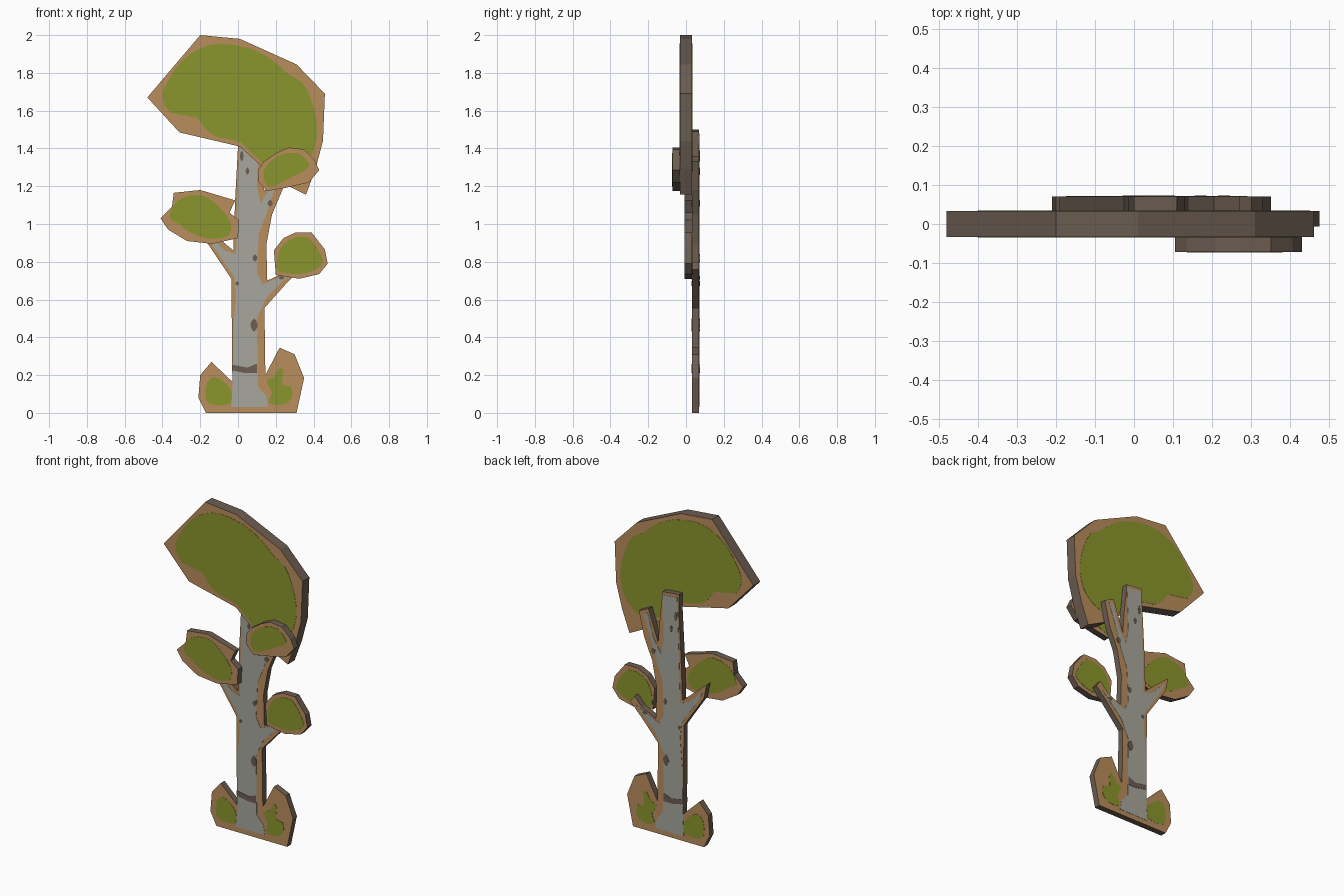
import bpy
import bmesh

# Remove the default cube only
default_cube = bpy.data.objects.get("Cube")
if default_cube:
    bpy.data.objects.remove(default_cube, do_unlink=True)

UNIT = 0.01      # outlines are written in hundredths
PAINT = 0.0015   # how far a painted layer stands off its card


def make_material(name, colour):
    material = bpy.data.materials.new(name)
    material.use_nodes = True
    material.diffuse_color = (*colour, 1)
    shader = next(n for n in material.node_tree.nodes if n.type == "BSDF_PRINCIPLED")
    shader.inputs["Base Color"].default_value = (*colour, 1)
    shader.inputs["Roughness"].default_value = 0.9
    return material


tan = make_material("tan_card", (0.49, 0.27, 0.11))
brown = make_material("dark_brown", (0.15, 0.11, 0.084))
green = make_material("leaf_green", (0.255, 0.305, 0.026))
grey = make_material("bark_grey", (0.39, 0.39, 0.34))


def rounded(points):
    """Add a curved in-between point on every side of a closed outline."""
    result = []
    count = len(points)
    for i in range(count):
        before, start, end, after = (points[(i + k) % count] for k in (-1, 0, 1, 2))
        result.append(start)
        result.append(tuple((9 * (s + e) - b - a) / 16
                            for b, s, e, a in zip(before, start, end, after)))
    return result


def add_prism(bm, outline, front, back):
    verts = [bm.verts.new((x * UNIT, front, z * UNIT)) for x, z in outline]
    face = bm.faces.new(verts)
    extruded = bmesh.ops.extrude_face_region(bm, geom=[face], use_keep_orig=True)
    moved = [g for g in extruded["geom"] if isinstance(g, bmesh.types.BMVert)]
    bmesh.ops.translate(bm, verts=moved, vec=(0, back - front, 0))


def finish(name, bm, materials):
    bmesh.ops.recalc_face_normals(bm, faces=bm.faces)
    for face in bm.faces:
        # Cut edges take the last material, broad faces the first
        face.material_index = 0 if abs(face.normal.y) > 0.5 else len(materials) - 1
    mesh = bpy.data.meshes.new(name)
    bm.to_mesh(mesh)
    bm.free()
    for material in materials:
        mesh.materials.append(material)
    obj = bpy.data.objects.new(name, mesh)
    bpy.context.collection.objects.link(obj)
    return obj


def make_card(name, outline, front, back):
    bm = bmesh.new()
    add_prism(bm, outline, front, back)
    return finish(name, bm, [tan, brown])


def make_paint(name, outlines, front, back, material, layer=1):
    """Thin painted plates on both faces of a card."""
    bm = bmesh.new()
    rise = PAINT * layer
    for outline in outlines:
        add_prism(bm, outline, front - rise, front + PAINT)
        add_prism(bm, outline, back - PAINT, back + rise)
    return finish(name, bm, [material])


# Depth ranges of the stacked cards
TRUNK = (0.033, 0.07)
CROWN = (-0.033, 0.033)
SIDE = (-0.007, 0.033)
TOP = (-0.072, -0.033)

# Trunk card with base bushes and branches
trunk = [
    (-17, 0), (-21, 8), (-20, 20), (-14, 27), (-3, 16.5), (-3.5, 71),
    (-17, 91), (-19, 100), (-2.5, 86), (-1.5, 113), (0, 141), (0, 150),
    (11, 149), (13, 130), (14, 117), (20.5, 136), (27, 133), (23.5, 118),
    (18, 105), (15, 89), (15.5, 70), (25, 74.5), (30, 80), (33, 76),
    (26, 69), (14, 55.5), (14.5, 20), (22, 34.5), (30, 31), (35, 18.5), (31, 0),
]
make_card("trunk", trunk, *TRUNK)

# Pale bark painted along trunk and branches
bark = [
    (-3.5, 3), (16, 3), (15, 9), (10.5, 14), (10, 50), (15, 61), (29, 75),
    (25, 73), (13, 68), (10, 74), (11, 95), (15, 105), (19, 118), (24, 133),
    (21, 133), (17, 119), (12, 111), (10, 120), (11, 147), (1, 148),
    (0, 120), (-1, 84), (-7, 86), (-17, 96), (-13, 88), (-2, 72),
    (-1, 63), (-2.5, 45), (-3, 13),
]
make_paint("bark_paint", [bark], *TRUNK, grey)

# Dark bark marks: centre, half width, half height
marks = [(8.5, 46.5, 2, 3.5), (9, 82, 1.3, 2), (-0.5, 68.5, 1, 1.2), (17, 111, 1.5, 1.8),
         (2, 136, 1, 3), (23, 71.5, 1.5, 1), (5, 128, 1, 2)]
mark_outlines = [rounded([(x - w, z), (x, z + h), (x + w, z), (x, z - h)])
                 for x, z, w, h in marks]
band = [(-3, 22.5), (4, 21), (10, 21), (10, 26), (5, 24), (-3, 25.5)]
make_paint("bark_marks", mark_outlines + [band], *TRUNK, brown, layer=2)

# Bushes painted on the base
bush_left = [(-17, 7), (-16.5, 16), (-12, 19), (-6, 15), (-3.5, 11), (-4, 5), (-12, 4)]
bush_right = [(15, 17), (19, 19), (22, 24), (24, 22), (23.5, 15), (28, 14),
              (28.5, 8), (24, 4.5), (18, 4.5), (16.5, 7), (18, 11)]
make_paint("bush_paint", [rounded(bush_left), rounded(bush_right)], *TRUNK, green)

# Crown card and its foliage
crown = [
    (-48, 167), (-20, 200), (1, 198), (31, 184.5), (46, 169), (45, 144),
    (41, 129), (36, 115.5), (25, 121), (12, 131), (1, 141), (-31, 148.5),
]
crown_leaves = [
    (-40, 168), (-37, 176), (-30, 186), (-20, 193), (-9, 195.5), (6, 193),
    (18, 187), (27, 179), (34, 175), (39, 165), (42, 152), (41, 142),
    (37, 134), (27, 128), (13, 132), (2, 143), (-11, 146), (-18, 151),
    (-22, 156.5), (-36, 159),
]
make_card("crown", crown, *CROWN)
make_paint("crown_paint", [rounded(crown_leaves)], *CROWN, green)

# Smaller leaf clusters: name, depth range, card outline, foliage outline
clusters = [
    ("right_cluster", SIDE,
     [(-41, 103), (-35, 109), (-34, 116.5), (-20, 118), (-1.5, 112.5), (-4.5, 106),
      (0.5, 102), (0, 92.5), (-13.5, 89.5), (-27, 91), (-37, 97)],
     [(-36.5, 103.5), (-32, 112.5), (-20, 115.5), (-11, 110), (-4, 101),
      (-5, 94), (-15, 92), (-26, 96), (-31, 100)]),
    ("left_cluster", SIDE,
     [(19, 86), (24, 92.5), (30.5, 95.5), (39, 95.5), (46, 86.5), (47.5, 79),
      (43, 73.5), (32.5, 71), (20, 73)],
     [(20.5, 78), (22, 86), (27, 91.5), (37, 93), (44, 83.5), (44.5, 78.5),
      (39, 75), (32.5, 73.5), (22, 74.5)]),
    ("front_cluster", TOP,
     [(10.5, 128.5), (13.5, 133), (21, 138), (27, 140.5), (35, 139.5), (40.5, 134),
      (43, 128.5), (37.5, 122), (24.5, 119), (15.5, 117.5), (11, 122)],
     [(13.5, 128), (21, 136), (32, 137.5), (38, 131), (32.5, 127), (22, 121.5),
      (15.5, 120)]),
]
for name, depth, card, leaves in clusters:
    make_card(name, card, *depth)
    make_paint(name + "_paint", [rounded(leaves)], *depth, green)
